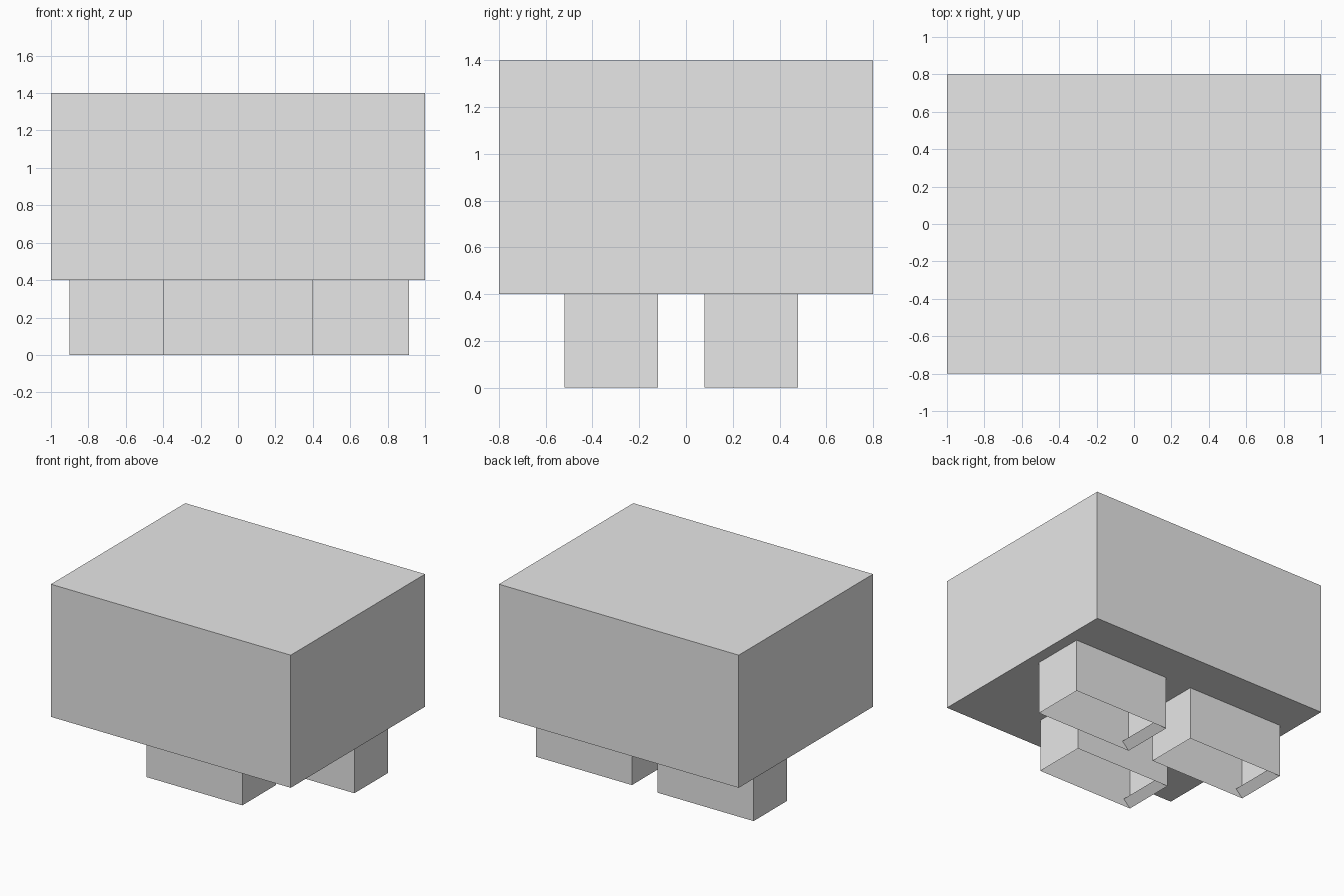
import bpy
import bmesh
from mathutils import Matrix, Vector

cube = bpy.data.objects.get("Cube")
if cube:
    bpy.data.objects.remove(cube, do_unlink=True)

grey = bpy.data.materials.new("light_grey")
grey.use_nodes = True
colour = (0.8, 0.8, 0.8, 1)
grey.diffuse_color = colour
grey.node_tree.nodes["Principled BSDF"].inputs["Base Color"].default_value = colour

LEG_HEIGHT = 0.4


def box_mesh(centre, size):
    bm = bmesh.new()
    placement = Matrix.Translation(centre) @ Matrix.Diagonal((*size, 1))
    bmesh.ops.create_cube(bm, size=1, matrix=placement)
    return bm


def finish(bm, name):
    mesh = bpy.data.meshes.new(name)
    bm.to_mesh(mesh)
    bm.free()
    mesh.materials.append(grey)
    obj = bpy.data.objects.new(name, mesh)
    bpy.context.collection.objects.link(obj)
    return obj


def hollow_leg(name, x, y, length=0.8, depth=0.4, lip=0.055):
    bm = box_mesh((x, y, LEG_HEIGHT / 2), (length, depth, LEG_HEIGHT))
    # Open sleeve: the block above closes the top
    caps = [f for f in bm.faces if abs(f.normal.z) > 0.5]
    bmesh.ops.delete(bm, geom=caps, context="FACES_ONLY")
    # Sloped lip inside one end of the opening
    end = x - length / 2
    front, back = y - depth / 2, y + depth / 2
    corners = [(end, front, 0), (end, back, 0),
               (end + lip, back, lip), (end + lip, front, lip)]
    bm.faces.new([bm.verts.new(Vector(c)) for c in corners])
    return finish(bm, name)


# Main block
finish(box_mesh((0, 0, 0.9), (2, 1.6, 1)), "main_block")

# One leg in front, two behind
hollow_leg("front_leg", 0, -0.32)
hollow_leg("back_right_leg", -0.5, 0.28)
hollow_leg("back_left_leg", 0.515, 0.28)
